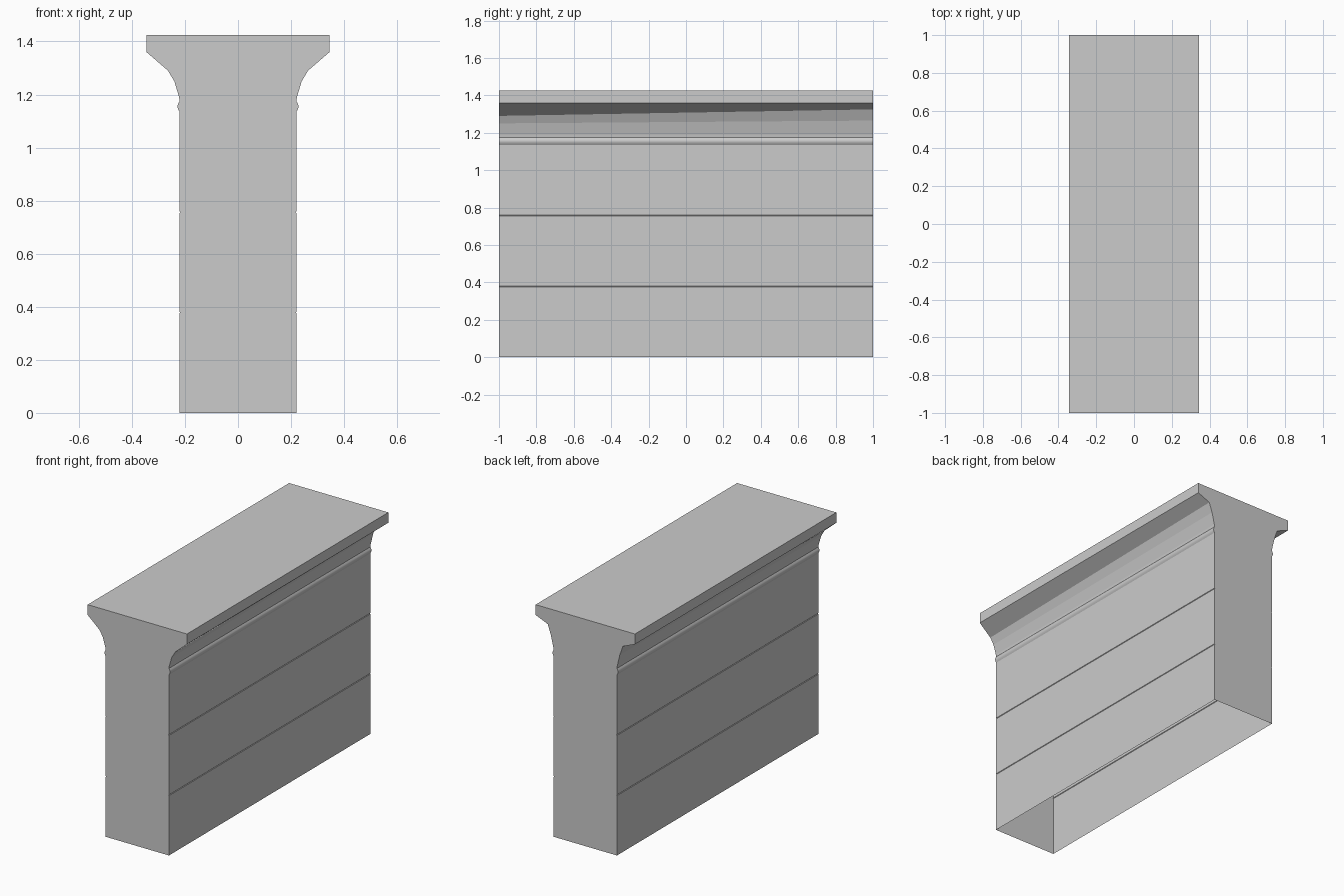
import bpy, bmesh, math

if "Cube" in bpy.data.objects:
    bpy.data.objects.remove(bpy.data.objects["Cube"], do_unlink=True)

stone = bpy.data.materials.new("light_grey")
stone.use_nodes = True
GREY = (0.6, 0.6, 0.6, 1)
stone.diffuse_color = GREY
stone.node_tree.nodes["Principled BSDF"].inputs["Base Color"].default_value = GREY

WALL, BEAD_LOW, BEAD_HIGH = 0.22, 1.135, 1.175


def half_profile(cove):
    """Outline of one side from the floor to the top, as (x, z)."""
    points = [(WALL, 0)]
    # fine joints splitting the wall into three courses
    for joint in (BEAD_LOW / 3, BEAD_LOW * 2 / 3):
        points += [(WALL, joint - 0.003), (WALL - 0.003, joint), (WALL, joint + 0.003)]
    # rounded bead
    steps = 8
    for i in range(steps + 1):
        t = i / steps
        z = BEAD_LOW + (BEAD_HIGH - BEAD_LOW) * t
        points.append((WALL + 0.008 * math.sin(math.pi * t), z))
    # cove and cap slab
    return points + [(0.222, 1.19)] + cove + [(0.345, 1.36), (0.345, 1.425)]


def outline(cove):
    right = half_profile(cove)
    return right + [(-x, z) for x, z in reversed(right)]


# the cove tightens slightly towards the back
front = outline([(0.24, 1.25), (0.264, 1.29)])
back = outline([(0.24, 1.265), (0.261, 1.325)])

bm = bmesh.new()
front_ring = [bm.verts.new((x, -1, z)) for x, z in front]
back_ring = [bm.verts.new((x, 1, z)) for x, z in back]

# long sides and top, with the underside left open
for i in range(len(front) - 1):
    face = bm.faces.new((front_ring[i], back_ring[i], back_ring[i + 1], front_ring[i + 1]))
    heights = [v.co.z for v in face.verts]
    face.smooth = min(heights) > BEAD_LOW - 0.001 and max(heights) < BEAD_HIGH + 0.001

# flat ends
bm.faces.new(front_ring)
bm.faces.new(list(reversed(back_ring)))
bmesh.ops.recalc_face_normals(bm, faces=bm.faces)

# only the bead is smooth
for edge in bm.edges:
    edge.smooth = all(f.smooth for f in edge.link_faces)

mesh = bpy.data.meshes.new("wall_with_cornice")
bm.to_mesh(mesh)
bm.free()
mesh.materials.append(stone)
wall = bpy.data.objects.new("wall_with_cornice", mesh)
bpy.context.collection.objects.link(wall)
